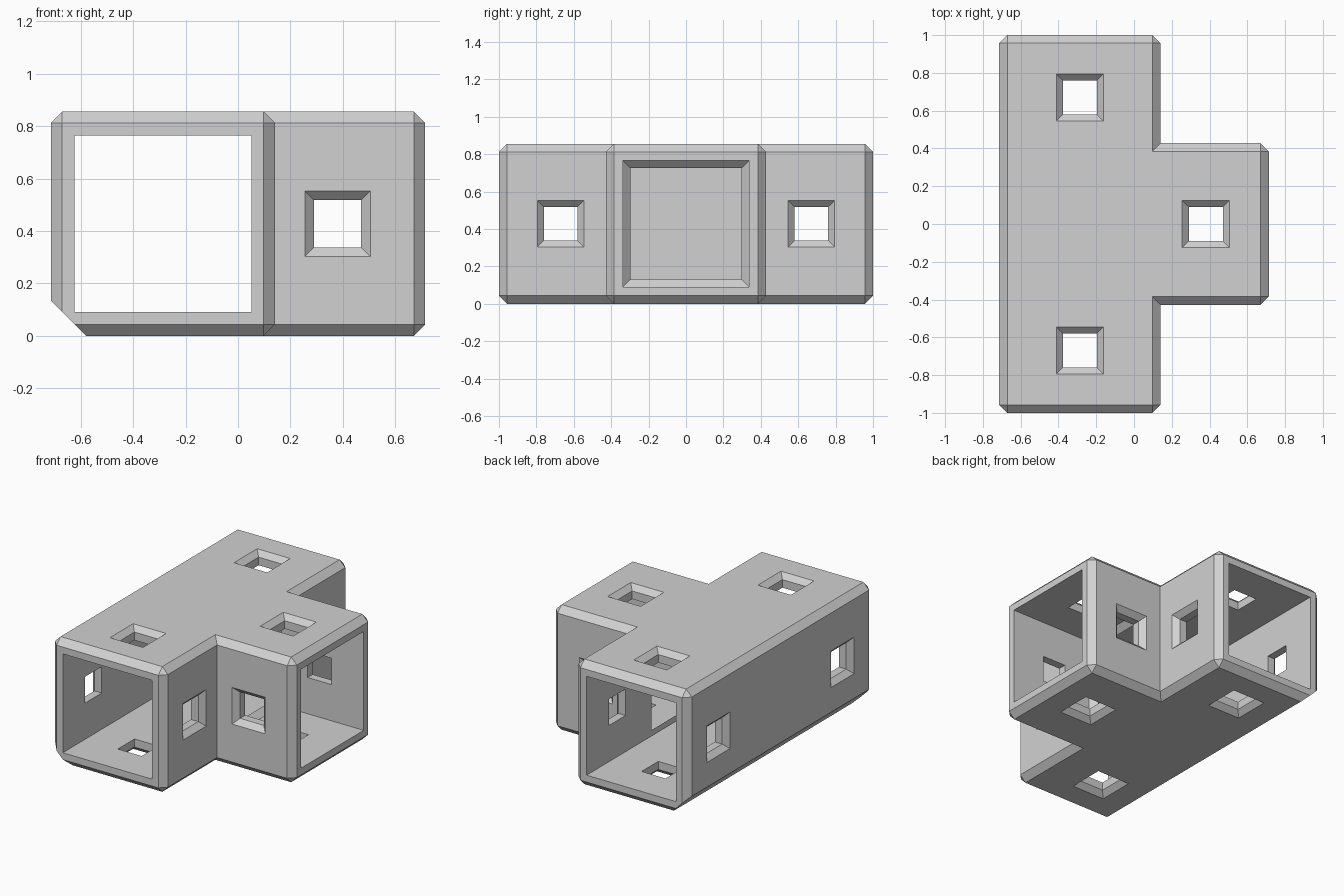
import bpy, bmesh
from mathutils import Vector

cube = bpy.data.objects.get("Cube")
if cube:
    bpy.data.objects.remove(cube, do_unlink=True)

HALF = 0.4275                    # half width of each square corridor
WALL = 0.09
BEVEL = 0.043
X_MIN, X_MAX = -0.714, 0.714
X_STEP = X_MIN + 2 * HALF        # side face the branch grows from
X_MID = X_MIN + HALF             # centre line of the main corridor
X_BRANCH = 0.38                  # window position on the branch
Y_WINDOW = 0.67

grey = bpy.data.materials.new("plain_grey")
grey.use_nodes = True
colour = (0.64, 0.64, 0.64, 1)
grey.diffuse_color = colour
grey.node_tree.nodes["Principled BSDF"].inputs["Base Color"].default_value = colour


def make_object(name, bm):
    bmesh.ops.recalc_face_normals(bm, faces=bm.faces[:])
    mesh = bpy.data.meshes.new(name)
    bm.to_mesh(mesh)
    bm.free()
    mesh.materials.append(grey)
    obj = bpy.data.objects.new(name, mesh)
    bpy.context.collection.objects.link(obj)
    return obj


def square_loft(name, axis, centre, rings):
    """Square sections, given as (half size, distance), lofted along an axis."""
    bm = bmesh.new()
    loops = []
    for half, t in rings:
        loop = []
        for u, v in ((-1, -1), (1, -1), (1, 1), (-1, 1)):
            p = Vector()
            p[axis] = t
            p[(axis + 1) % 3] = u * half
            p[(axis + 2) % 3] = v * half
            loop.append(bm.verts.new(p + Vector(centre)))
        loops.append(loop)
    for a, b in zip(loops, loops[1:]):
        for i in range(4):
            j = (i + 1) % 4
            bm.faces.new((a[i], a[j], b[j], b[i]))
    bm.faces.new(loops[0])
    bm.faces.new(loops[-1])
    obj = make_object(name, bm)
    obj.hide_render = True
    return obj


# T-shaped shell, extruded from its plan
bm = bmesh.new()
plan = [(X_MIN, -1), (X_STEP, -1), (X_STEP, -HALF), (X_MAX, -HALF),
        (X_MAX, HALF), (X_STEP, HALF), (X_STEP, 1), (X_MIN, 1)]
base = bm.faces.new([bm.verts.new((x, y, 0)) for x, y in plan])
up = bmesh.ops.extrude_face_region(bm, geom=[base])["geom"]
bmesh.ops.translate(bm, vec=(0, 0, 2 * HALF),
                    verts=[g for g in up if isinstance(g, bmesh.types.BMVert)])
bmesh.ops.recalc_face_normals(bm, faces=bm.faces[:])


def inner_corner(edge):
    return all(abs(v.co.x - X_STEP) < 1e-4 and abs(abs(v.co.y) - HALF) < 1e-4
               for v in edge.verts)


# Chamfer every edge except the two upright inside corners
bmesh.ops.bevel(bm, geom=[e for e in bm.edges if not inner_corner(e)],
                offset=BEVEL, offset_type='OFFSET', segments=1,
                profile=0.5, affect='EDGES')

# Wider slanted cut along the long lower edge
cut = bmesh.ops.bisect_plane(bm, geom=bm.verts[:] + bm.edges[:] + bm.faces[:],
                             plane_co=(-0.58, 0, 0), plane_no=(-1, 0, -1),
                             clear_outer=True)["geom_cut"]
bmesh.ops.edgeloop_fill(bm, edges=[g for g in cut if isinstance(g, bmesh.types.BMEdge)])
shell = make_object("corridor_shell", bm)

# Hollow corridors; the branch narrows to a chamfered doorway
room = HALF - WALL
door = room - 0.04
door_x = X_STEP - WALL
cutters = [
    square_loft("main_hollow", 1, (X_MID, 0, HALF), [(room, -1.1), (room, 1.1)]),
    square_loft("branch_hollow", 0, (0, 0, HALF),
                [(door, X_MID), (door, door_x), (room, door_x + 0.04), (room, 0.8)]),
]

# Windows through opposite walls, flared at the outer faces
flare = [(0.145, -HALF - 0.02), (0.09, -HALF + 0.035),
         (0.09, HALF - 0.035), (0.145, HALF + 0.02)]
for y in (-Y_WINDOW, Y_WINDOW):
    cutters.append(square_loft("side_windows", 0, (X_MID, y, HALF), flare))
    cutters.append(square_loft("roof_floor_windows", 2, (X_MID, y, HALF), flare))
cutters.append(square_loft("branch_side_windows", 1, (X_BRANCH, 0, HALF), flare))
cutters.append(square_loft("branch_roof_floor_windows", 2, (X_BRANCH, 0, HALF), flare))

for cutter in cutters:
    mod = shell.modifiers.new(cutter.name, 'BOOLEAN')
    mod.operation = 'DIFFERENCE'
    mod.solver = 'EXACT'
    mod.object = cutter

# Apply the cuts and discard the cutters
bpy.context.view_layer.update()
evaluated = shell.evaluated_get(bpy.context.evaluated_depsgraph_get())
result = bpy.data.meshes.new_from_object(evaluated)
shell.modifiers.clear()
shell.data = result
for cutter in cutters:
    bpy.data.objects.remove(cutter, do_unlink=True)
